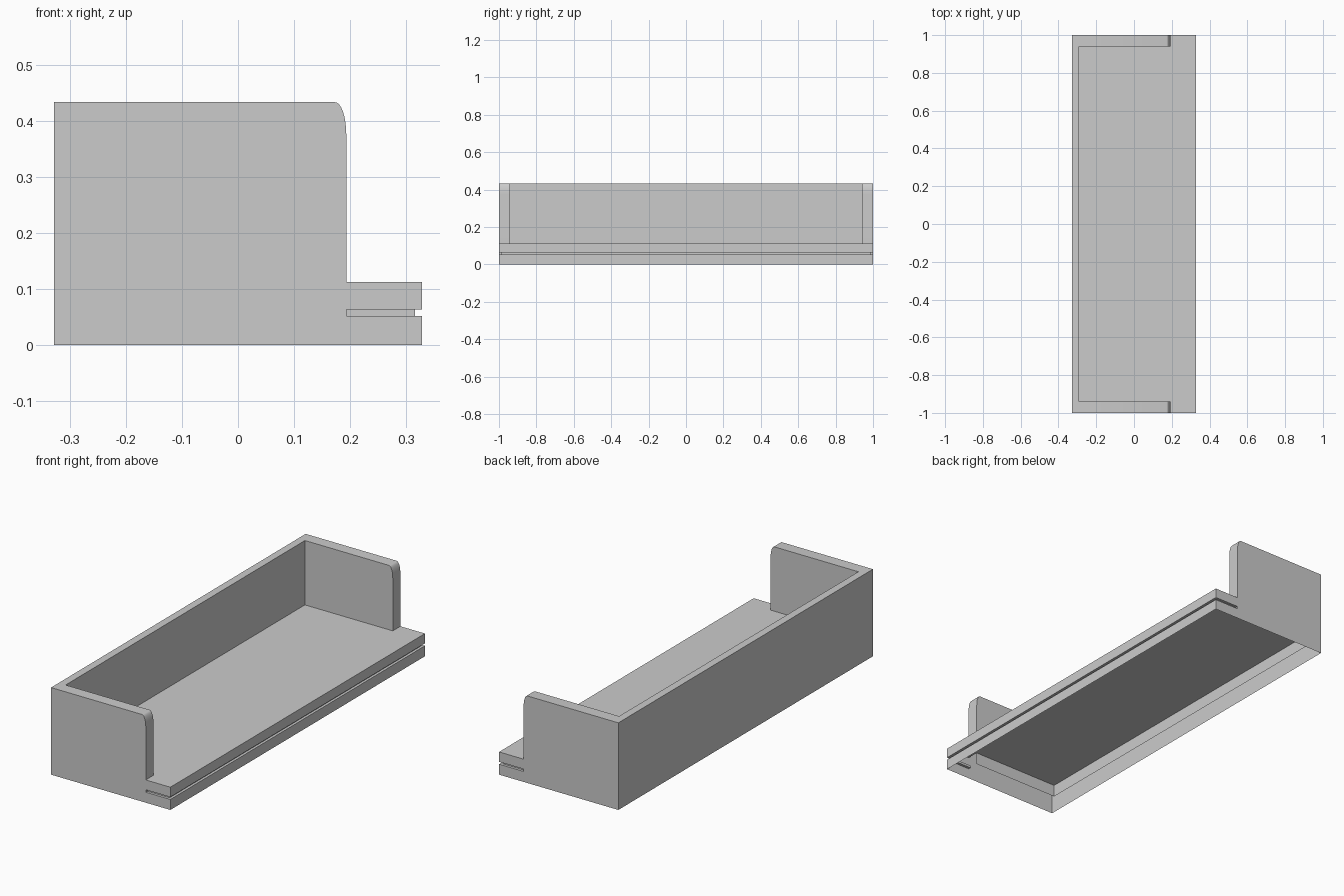
import bpy, bmesh
from math import sin, cos, pi
from mathutils import Vector

if "Cube" in bpy.data.objects:
    bpy.data.objects.remove(bpy.data.objects["Cube"])

X, Y, H = 0.328, 1.0, 0.433         # half width, half length, full height
SEAT, G0, G1 = 0.113, 0.052, 0.064  # seat level and groove edges
BACK, ARM, AX = -0.29, 0.94, 0.193  # inner back, inner arm, arm front


def face(bm, pts, out):
    """Add a face whose normal points along out."""
    f = bm.faces.new([bm.verts.new(p) for p in pts])
    f.normal_update()
    if f.normal.dot(Vector(out)) < 0:
        f.normal_flip()
    return f


def finish(bm, name, smooth=False):
    bmesh.ops.remove_doubles(bm, verts=bm.verts, dist=1e-5)
    me = bpy.data.meshes.new(name)
    bm.to_mesh(me)
    bm.free()
    ob = bpy.data.objects.new(name, me)
    bpy.context.collection.objects.link(ob)
    if smooth:
        bpy.ops.object.select_all(action='DESELECT')
        ob.select_set(True)
        bpy.context.view_layer.objects.active = ob
        bpy.ops.object.shade_smooth_by_angle(angle=0.6)


# Base skirt, open underneath, with a groove round the front
I = 0.013
outer = [(-X, -Y), (AX, -Y), (AX, -Y), (X, -Y), (X, Y), (AX, Y), (AX, Y), (-X, Y)]
inner = [(-X, -Y), (AX, -Y), (AX, -Y + I), (X - I, -Y + I),
         (X - I, Y - I), (AX, Y - I), (AX, Y), (-X, Y)]
levels = [(outer, 0), (outer, G0), (inner, G0), (inner, G1), (outer, G1), (outer, SEAT)]
bm = bmesh.new()
rings = [[bm.verts.new((x, y, z)) for x, y in ring] for ring, z in levels]
for a, b in zip(rings, rings[1:]):
    for i in range(8):
        j = (i + 1) % 8
        quad = [a[i], a[j], b[j], b[i]]
        # skip quads that collapse to a line
        if len({tuple(v.co) for v in quad}) > 2:
            bm.faces.new(quad)
finish(bm, "base_skirt")

# Seat sheet, wider in front of the arms
bm = bmesh.new()
seat = [(BACK, -ARM), (AX, -ARM), (AX, -Y), (X, -Y), (X, Y), (AX, Y), (AX, ARM), (BACK, ARM)]
face(bm, [(x, y, SEAT) for x, y in seat], (0, 0, 1))
finish(bm, "seat")

# Hollow back panel
bm = bmesh.new()
face(bm, [(-X, -Y, SEAT), (-X, Y, SEAT), (-X, Y, H), (-X, -Y, H)], (-1, 0, 0))
face(bm, [(BACK, -ARM, G0), (BACK, ARM, G0), (BACK, ARM, H), (BACK, -ARM, H)], (1, 0, 0))
face(bm, [(-X, -Y, H), (-X, Y, H), (BACK, Y, H), (BACK, -Y, H)], (0, 0, 1))
finish(bm, "back")

# Hollow arms with a rounded upper front corner
RX, RZ, N = 0.02, 0.058, 8
arc = [(AX - RX + RX * cos(t * pi / 2 / N), H - RZ + RZ * sin(t * pi / 2 / N))
       for t in range(N + 1)]
for s, name in ((-1, "left_arm"), (1, "right_arm")):
    bm = bmesh.new()
    yo, yi = s * Y, s * ARM
    face(bm, [(x, yo, z) for x, z in [(-X, SEAT), (AX, SEAT)] + arc + [(-X, H)]], (0, s, 0))
    face(bm, [(x, yi, z) for x, z in [(BACK, G0), (AX, G0)] + arc + [(BACK, H)]], (0, -s, 0))
    rim = [(AX, SEAT)] + arc + [(BACK, H)]
    for (x0, z0), (x1, z1) in zip(rim, rim[1:]):
        face(bm, [(x0, yo, z0), (x0, yi, z0), (x1, yi, z1), (x1, yo, z1)], (1, 0, 1))
    finish(bm, name, smooth=True)
